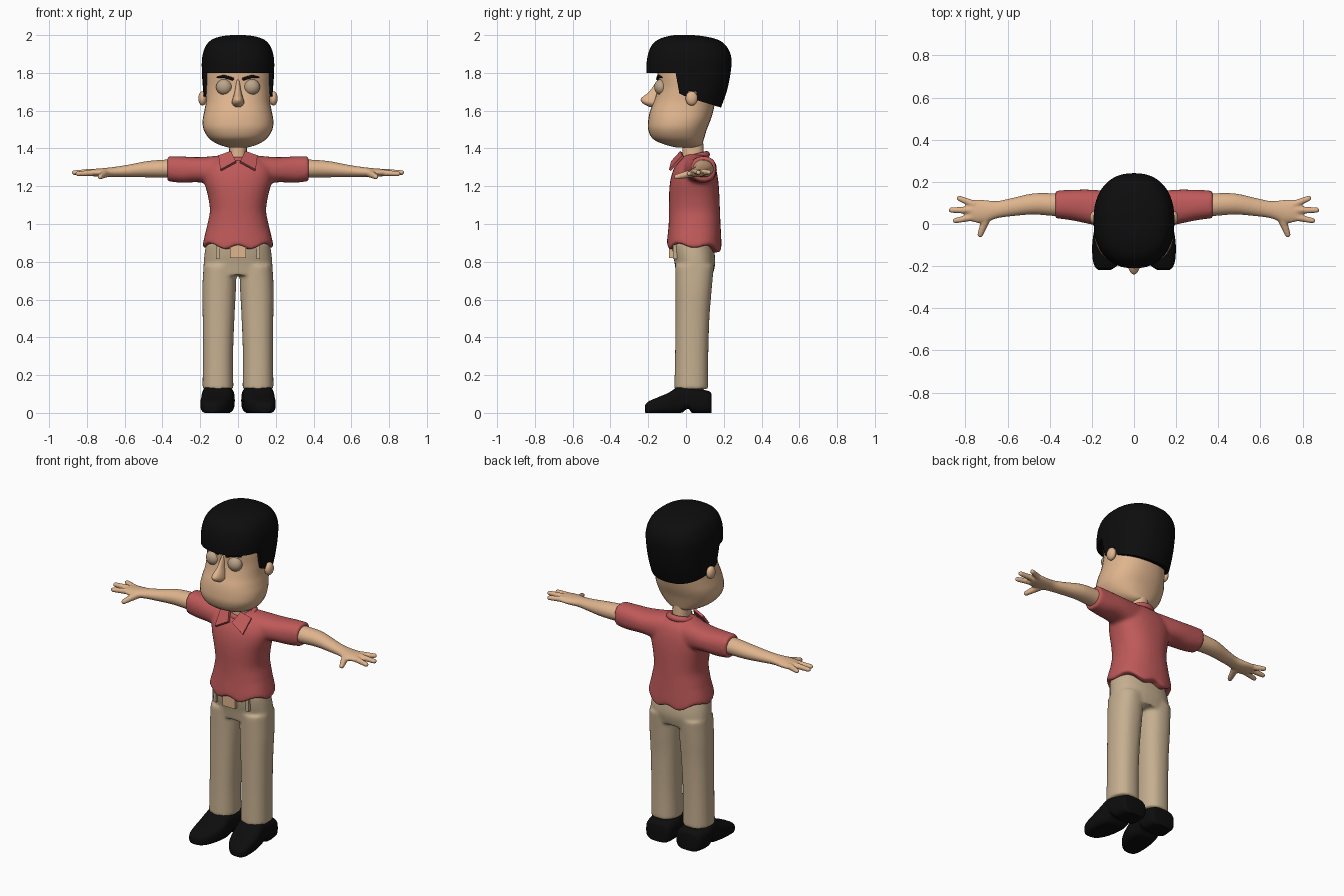
import bpy, bmesh, math
from mathutils import Vector

if "Cube" in bpy.data.objects:
    bpy.data.objects.remove(bpy.data.objects["Cube"])


def material(name, rgb):
    m = bpy.data.materials.new(name)
    m.use_nodes = True
    m.diffuse_color = (*rgb, 1)
    bsdf = next(n for n in m.node_tree.nodes if n.type == 'BSDF_PRINCIPLED')
    bsdf.inputs["Base Color"].default_value = (*rgb, 1)
    return m


SKIN = material("skin", (0.74, 0.46, 0.27))
LID = material("eyelid_tan", (0.50, 0.37, 0.25))
RED = material("shirt_red", (0.52, 0.10, 0.10))
TAN = material("trouser_tan", (0.56, 0.43, 0.28))
BLACK = material("black", (0.004, 0.004, 0.004))


def spline(rows, steps=4):
    """Catmull-Rom refinement of the section rows."""
    out = []
    for i in range(len(rows) - 1):
        quad = [rows[max(i - 1, 0)], rows[i], rows[i + 1], rows[min(i + 2, len(rows) - 1)]]
        for s in range(steps):
            t = s / steps
            out.append([b + t / 2 * (c - a + t * (2*a - 5*b + 4*c - d + t * (3*(b - c) + d - a)))
                        for a, b, c, d in zip(*quad)])
    return out + [list(rows[-1])]


def loft(bm, rows, axis='Z', power=2.3, sides=32):
    """Superellipse sections: position, two centres, two radii."""
    rings = []
    for t, ca, cb, ra, rb in spline(rows):
        ring = []
        for k in range(sides):
            u = 2 * math.pi * k / sides
            c, s = math.cos(u), math.sin(u)
            a = ca + ra * math.copysign(abs(c) ** (2 / power), c)
            b = cb + rb * math.copysign(abs(s) ** (2 / power), s)
            ring.append(bm.verts.new({'Z': (a, b, t), 'X': (t, a, b), 'Y': (a, t, b)}[axis]))
        rings.append(ring)
    for lo, hi in zip(rings, rings[1:]):
        for k in range(sides):
            j = (k + 1) % sides
            bm.faces.new((lo[k], lo[j], hi[j], hi[k]))
    bm.faces.new(rings[0])
    bm.faces.new(rings[-1])


def centred(rows):
    """Height, front y, back y, half width -> section rows."""
    return [(z, 0, (f + b) / 2, w, (b - f) / 2) for z, f, b, w in rows]


def ball(bm, centre, size):
    made = bmesh.ops.create_uvsphere(bm, u_segments=24, v_segments=16, radius=1)["verts"]
    for v in made:
        v.co = Vector(centre) + Vector(size) * v.co


def rod(bm, p, q, r1, r2):
    p, q = Vector(p), Vector(q)
    d = q - p
    made = bmesh.ops.create_cone(bm, cap_ends=True, segments=16, radius1=r1, radius2=r2, depth=d.length)["verts"]
    rot = d.to_track_quat('Z', 'Y')
    for v in made:
        v.co = rot @ v.co + (p + q) / 2
    ball(bm, p, (r1,) * 3)
    ball(bm, q, (r2,) * 3)


def box(bm, centre, size):
    made = bmesh.ops.create_cube(bm, size=1)["verts"]
    for v in made:
        v.co = Vector(centre) + Vector(size) * v.co


def finish(name, bm, mat, mirror=False, voxel=0, smooth=0, cutter=None, thick=0, angle=45):
    bmesh.ops.recalc_face_normals(bm, faces=bm.faces)
    me = bpy.data.meshes.new(name)
    bm.to_mesh(me)
    bm.free()
    ob = bpy.data.objects.new(name, me)
    bpy.context.collection.objects.link(ob)
    if mat:
        me.materials.append(mat)
    if thick:
        ob.modifiers.new("thick", 'SOLIDIFY').thickness = thick
    if mirror:
        ob.modifiers.new("mirror", 'MIRROR').use_mirror_merge = False
    if voxel:
        m = ob.modifiers.new("blend", 'REMESH')
        m.mode, m.voxel_size = 'VOXEL', voxel
    if smooth:
        m = ob.modifiers.new("soften", 'SMOOTH')
        m.factor, m.iterations = 0.5, smooth
    if cutter:
        m = ob.modifiers.new("cut", 'BOOLEAN')
        m.operation, m.solver, m.object = 'DIFFERENCE', 'EXACT', cutter
    bpy.ops.object.select_all(action='DESELECT')
    ob.select_set(True)
    bpy.context.view_layer.objects.active = ob
    for m in list(ob.modifiers):
        bpy.ops.object.modifier_apply(modifier=m.name)
    bpy.ops.object.shade_smooth_by_angle(angle=math.radians(angle))
    return ob


# Head with heavy jaw, and neck
bm = bmesh.new()
loft(bm, centred([(1.405, -.05, .06, .05), (1.42, -.11, .085, .10), (1.45, -.175, .095, .15),
                  (1.5, -.2, .11, .182), (1.55, -.2, .13, .187), (1.6, -.19, .145, .178),
                  (1.65, -.17, .155, .17), (1.72, -.15, .17, .172), (1.8, -.15, .19, .175),
                  (1.9, -.14, .18, .16), (1.96, -.08, .12, .09)]))
finish("head", bm, SKIN, angle=60)
bm = bmesh.new()
loft(bm, centred([(1.29, -.03, .1, .055), (1.36, -.02, .095, .047), (1.45, -.02, .09, .047)]))
finish("neck", bm, SKIN)

# Nose, ears, eyes, eyebrows
bm = bmesh.new()
loft(bm, centred([(1.765, -.15, -.11, .008), (1.7, -.195, -.11, .018), (1.665, -.238, -.11, .028),
                  (1.64, -.23, -.11, .033), (1.62, -.195, -.11, .02)]), power=2, sides=20)
finish("nose", bm, SKIN, angle=60)
bm = bmesh.new()
ball(bm, (.188, .03, 1.665), (.022, .032, .038))
finish("ears", bm, SKIN, mirror=True)
bm = bmesh.new()
ball(bm, (.073, -.132, 1.725), (.043, .036, .042))
finish("eyes", bm, LID, mirror=True)
bm = bmesh.new()
rod(bm, (.03, -.15, 1.768), (.075, -.146, 1.782), .008, .008)
rod(bm, (.075, -.146, 1.782), (.11, -.128, 1.776), .008, .004)
finish("eyebrows", bm, BLACK, mirror=True)

# Hair cap, trimmed to a fringe, sideburns and nape
bm = bmesh.new()
outline = [(-.4, 1.8), (-.055, 1.8), (-.035, 1.69), (0, 1.675), (.015, 1.705), (.055, 1.7),
           (.06, 1.655), (.19, 1.615), (.4, 1.6), (.4, 1.3), (-.4, 1.3)]
face = bm.faces.new([bm.verts.new((-.4, y, z)) for y, z in outline])
side = bmesh.ops.extrude_face_region(bm, geom=[face])["geom"]
bmesh.ops.translate(bm, vec=(.8, 0, 0), verts=[v for v in side if isinstance(v, bmesh.types.BMVert)])
trim = finish("hair_trim", bm, None)
trim.hide_render = True
bm = bmesh.new()
loft(bm, centred([(1.59, -.2, .175, .175), (1.7, -.2, .215, .184), (1.8, -.21, .236, .191),
                  (1.88, -.205, .24, .19), (1.94, -.185, .215, .172), (1.975, -.15, .17, .14),
                  (1.993, -.1, .1, .09), (2.0, -.06, .04, .035)]), sides=48)
finish("hair", bm, BLACK, cutter=trim)
bpy.data.objects.remove(trim)

# Shirt body with short sleeves
bm = bmesh.new()
loft(bm, centred([(.865, -.1, .187, .187), (.9, -.1, .188, .184), (1.0, -.092, .183, .162),
                  (1.07, -.09, .18, .149), (1.15, -.09, .177, .16), (1.22, -.085, .172, .178),
                  (1.28, -.07, .162, .182), (1.33, -.042, .142, .15), (1.368, 0, .1, .08)]))
for s in (1, -1):
    loft(bm, [(s * x, y, z, a, b) for x, y, z, a, b in
              [(.08, .06, 1.28, .09, .085), (.2, .08, 1.287, .083, .067),
               (.3, .09, 1.288, .072, .07), (.374, .093, 1.293, .066, .066)]], 'X')
shirt = finish("shirt", bm, RED, voxel=.01, smooth=6)
# Scalloped hem
for v in shirt.data.vertices:
    fade = max(0, min(1, (.98 - v.co.z) / .1))
    a = math.atan2(v.co.x, v.co.y - .04)
    v.co.z += fade * (.011 * math.cos(6 * a) + .02 * math.sin(a) ** 2 - .01 * math.cos(a))

# Collar band and two pointed flaps
bpy.ops.mesh.primitive_torus_add(major_radius=.066, minor_radius=.018, major_segments=32, minor_segments=12,
                                 location=(0, .045, 1.352), rotation=(math.radians(14), 0, 0))
band = bpy.context.object
band.name = "collar_band"
band.data.materials.append(RED)
bpy.ops.object.shade_smooth_by_angle()
bm = bmesh.new()
bm.faces.new([bm.verts.new(p) for p in
              [(.1, -.01, 1.355), (.09, -.08, 1.28), (.008, -.068, 1.325), (.035, -.02, 1.378)]])
finish("collar_flaps", bm, RED, mirror=True, thick=.014)

# Arms, palms, fingers
bm = bmesh.new()
loft(bm, [(.3, .09, 1.293, .055, .048), (.38, .092, 1.293, .054, .048), (.48, .095, 1.29, .05, .043),
          (.58, .08, 1.281, .043, .033), (.65, .068, 1.276, .041, .027), (.71, .06, 1.272, .054, .024),
          (.76, .062, 1.272, .054, .02), (.785, .064, 1.272, .044, .015)], 'X', power=2)
rod(bm, (.76, .093, 1.274), (.83, .122, 1.274), .018, .013)
rod(bm, (.77, .066, 1.275), (.868, .066, 1.272), .018, .013)
rod(bm, (.76, .034, 1.272), (.848, .016, 1.266), .018, .013)
rod(bm, (.7, .03, 1.268), (.73, -.05, 1.25), .022, .014)
finish("arms_and_hands", bm, SKIN, mirror=True, voxel=.006, smooth=3)

# Trousers
bm = bmesh.new()
loft(bm, centred([(.73, -.052, .142, .18), (.79, -.06, .155, .182), (.84, -.07, .152, .178),
                  (.9, -.078, .14, .168)]))
for s in (1, -1):
    loft(bm, [(z, s * x, y, a, b) for z, x, y, a, b in
              [(.125, .106, .028, .082, .09), (.3, .106, .03, .08, .088), (.5, .103, .034, .084, .09),
               (.65, .1, .04, .089, .096), (.78, .095, .045, .088, .103)]])
finish("trousers", bm, TAN, voxel=.01, smooth=5)
bm = bmesh.new()
box(bm, (.108, -.058, .853), (.018, .02, .075))
finish("belt_loops", bm, TAN, mirror=True)
bm = bmesh.new()
box(bm, (0, -.079, .855), (.085, .02, .07))
finish("belly_patch", bm, SKIN)

# Shoes with raised instep and heel
bm = bmesh.new()
loft(bm, [(y, x, (lo + hi) / 2, w, (hi - lo) / 2) for y, x, lo, hi, w in
          [(.135, .1, 0, .1, .06), (.12, .102, -.005, .115, .08), (.04, .105, -.005, .135, .088),
           (.01, .106, .022, .143, .085), (-.03, .108, -.004, .147, .082), (-.09, .114, -.005, .108, .084),
           (-.16, .125, -.005, .078, .072), (-.2, .135, -.004, .06, .052), (-.218, .14, .003, .04, .03)]],
     'Y', power=3.2)
for v in bm.verts:
    v.co.z = max(0, v.co.z)
finish("shoes", bm, BLACK, mirror=True)
